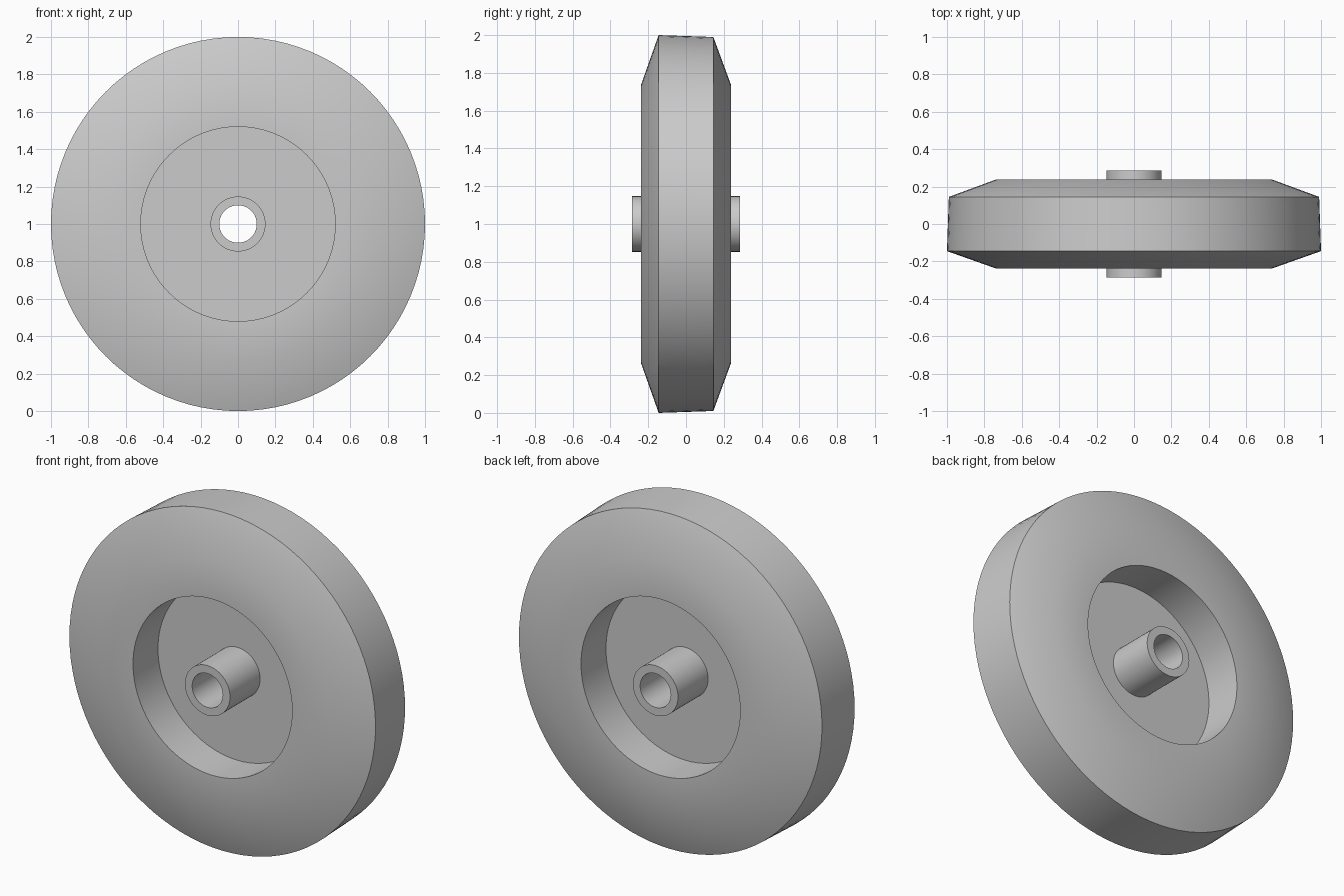
import bpy, bmesh, math

cube = bpy.data.objects.get("Cube")
if cube:
    bpy.data.objects.remove(cube, do_unlink=True)

SEGMENTS = 96

grey = bpy.data.materials.new("plain grey")
grey.use_nodes = True
colour = (0.6, 0.6, 0.6, 1)
grey.diffuse_color = colour
grey.node_tree.nodes["Principled BSDF"].inputs["Base Color"].default_value = colour


def lathe(name, profile):
    """Revolve a closed (radius, y) profile about the axle."""
    bm = bmesh.new()
    verts = [bm.verts.new((r, y, 0)) for r, y in profile]
    edges = [bm.edges.new((v, verts[i - 1])) for i, v in enumerate(verts)]
    bmesh.ops.spin(bm, geom=verts + edges, cent=(0, 0, 0), axis=(0, 1, 0),
                   angle=math.tau, steps=SEGMENTS, use_duplicate=False)
    bmesh.ops.remove_doubles(bm, verts=bm.verts, dist=0.0001)
    bmesh.ops.recalc_face_normals(bm, faces=bm.faces)
    mesh = bpy.data.meshes.new(name)
    bm.to_mesh(mesh)
    bm.free()
    mesh.materials.append(grey)
    ob = bpy.data.objects.new(name, mesh)
    bpy.context.collection.objects.link(ob)
    ob.location.z = 1
    bpy.ops.object.select_all(action="DESELECT")
    ob.select_set(True)
    bpy.context.view_layer.objects.active = ob
    bpy.ops.object.shade_smooth_by_angle(angle=math.radians(30))
    return ob


def tube(name, inner, outer, half_width):
    return lathe(name, [(inner, -half_width), (outer, -half_width),
                        (outer, half_width), (inner, half_width)])


# Tyre with sloped shoulders and a slightly tapered tread
lathe("tyre", [(0.52, -0.237), (0.74, -0.237), (1.0, -0.145),
               (0.99, 0.145), (0.74, 0.237), (0.52, 0.237)])

# Thin disc joining tyre and hub
tube("web_disc", 0.14, 0.525, 0.004)

# Hollow axle hub
tube("hub", 0.1, 0.147, 0.285)
